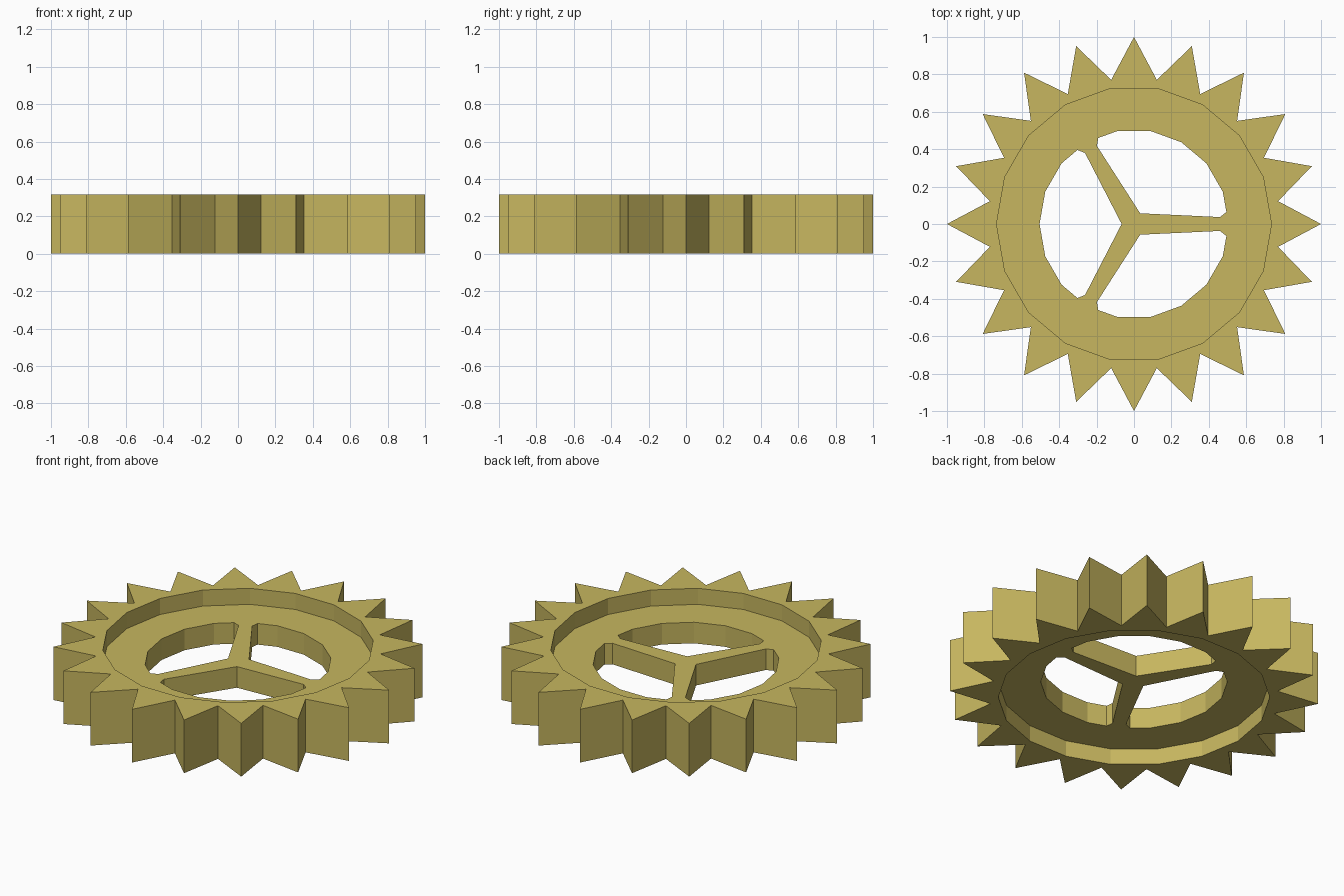
import bpy, bmesh, math

if "Cube" in bpy.data.objects:
    bpy.data.objects.remove(bpy.data.objects["Cube"])

HEIGHT, WEB_LOW, WEB_HIGH = 0.318, 0.096, 0.222
brass = bpy.data.materials.new("dull_brass")
brass.diffuse_color = (0.57, 0.47, 0.115, 1)
brass.use_nodes = True
brass.node_tree.nodes["Principled BSDF"].inputs["Base Color"].default_value = brass.diffuse_color


def polar(r, deg):
    return (r * math.cos(math.radians(deg)), r * math.sin(math.radians(deg)))


def rotate(p, deg):
    c, s = math.cos(math.radians(deg)), math.sin(math.radians(deg))
    return (p[0] * c - p[1] * s, p[0] * s + p[1] * c)


def wall(bm, loop, z0, z1, inward=False):
    """Vertical wall around a counter-clockwise outline."""
    pts = loop[::-1] if inward else loop
    low = [bm.verts.new((x, y, z0)) for x, y in pts]
    high = [bm.verts.new((x, y, z1)) for x, y in pts]
    for i in range(len(pts)):
        j = (i + 1) % len(pts)
        bm.faces.new((low[i], low[j], high[j], high[i]))


def cap(bm, loops, z, up):
    """Flat face bounded by an outer outline and its holes."""
    edges = []
    for loop in loops:
        vs = [bm.verts.new((x, y, z)) for x, y in loop]
        edges += [bm.edges.new((vs[i - 1], vs[i])) for i in range(len(vs))]
    res = bmesh.ops.triangle_fill(bm, edges=edges, use_beauty=True, use_dissolve=False)
    for f in res["geom"]:
        if isinstance(f, bmesh.types.BMFace):
            f.normal_update()
            if (f.normal.z > 0) != up:
                f.normal_flip()


def finish(bm, name):
    bmesh.ops.remove_doubles(bm, verts=bm.verts, dist=1e-5)
    me = bpy.data.meshes.new(name)
    bm.to_mesh(me)
    bm.free()
    me.materials.append(brass)
    bpy.context.collection.objects.link(bpy.data.objects.new(name, me))


# Outlines: 20 pointed teeth, 18-sided inner edge, three spoke openings
teeth = [polar(1.0 if i % 2 == 0 else 0.78, 9 * i) for i in range(40)]
inner = [polar(0.735, 20 * i) for i in range(18)]
half = [(0.46, 0.037), (0.494, 0.064)]
opening = [polar(0.066, 60)] + half
opening += [polar(0.505, a) for a in (20, 40, 60, 80, 100)]
opening += [rotate((x, -y), 120) for x, y in reversed(half)]
openings = [[rotate(p, a) for p in opening] for a in (0, 120, 240)]

# Toothed rim, its inner wall left open where the web joins
bm = bmesh.new()
wall(bm, teeth, 0, HEIGHT)
wall(bm, inner, 0, WEB_LOW, inward=True)
wall(bm, inner, WEB_HIGH, HEIGHT, inward=True)
cap(bm, [teeth, inner], 0, False)
cap(bm, [teeth, inner], HEIGHT, True)
finish(bm, "toothed_rim")

# Recessed web with three spokes
bm = bmesh.new()
for hole in openings:
    wall(bm, hole, WEB_LOW, WEB_HIGH, inward=True)
cap(bm, [inner] + openings, WEB_LOW, False)
cap(bm, [inner] + openings, WEB_HIGH, True)
finish(bm, "spoked_web")
